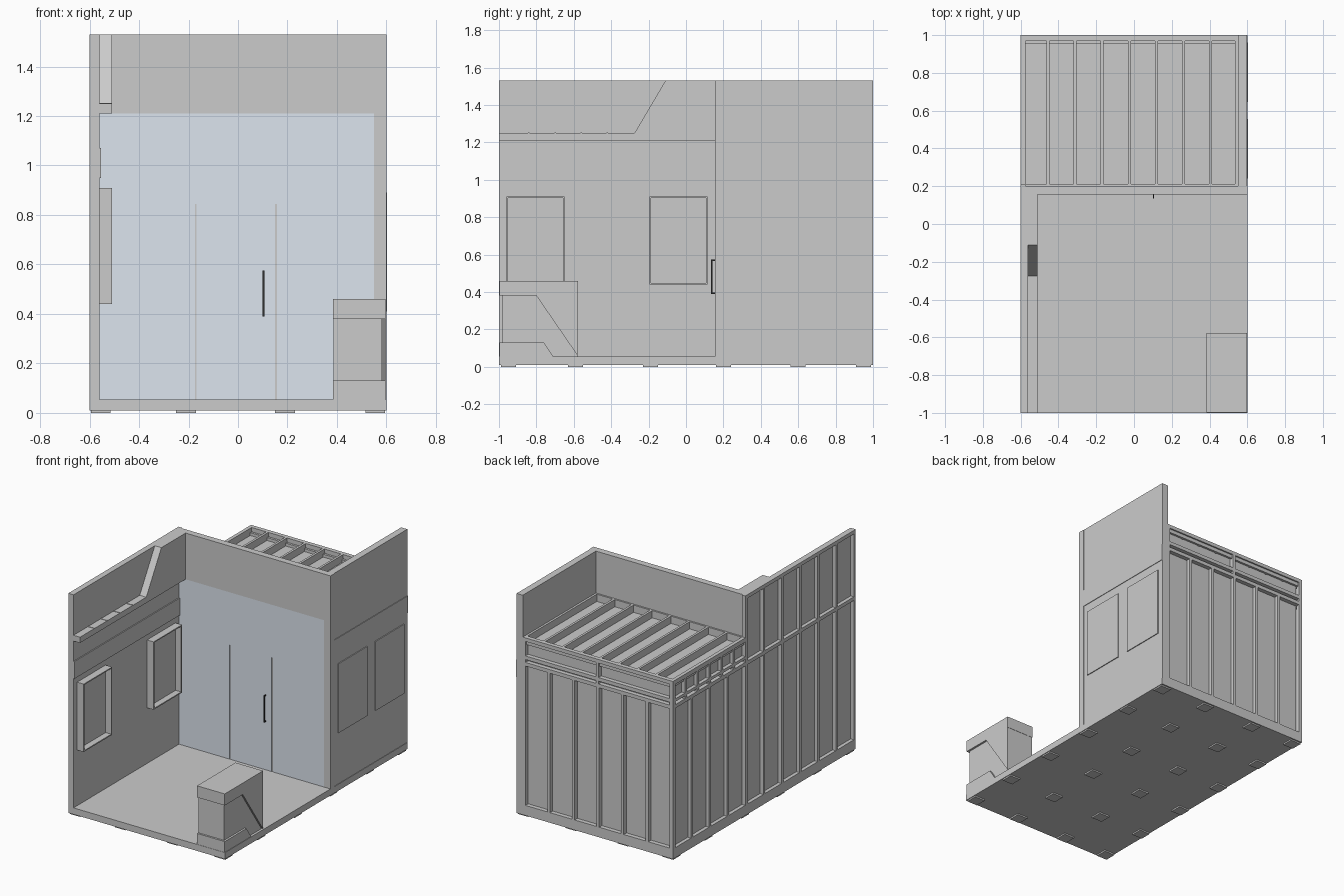
import bpy, bmesh

if "Cube" in bpy.data.objects:
    bpy.data.objects.remove(bpy.data.objects["Cube"])

def finish(name, bm, mat=None):
    bmesh.ops.recalc_face_normals(bm, faces=bm.faces)
    me = bpy.data.meshes.new(name)
    bm.to_mesh(me)
    bm.free()
    ob = bpy.data.objects.new(name, me)
    bpy.context.collection.objects.link(ob)
    if mat:
        me.materials.append(mat)
    return ob

def boxes(name, specs, mat=None):
    """One object from boxes given as (x0, x1, y0, y1, z0, z1)."""
    bm = bmesh.new()
    for x0, x1, y0, y1, z0, z1 in specs:
        vs = bmesh.ops.create_cube(bm, size=1)["verts"]
        for v in vs:
            v.co = (x1 if v.co.x > 0 else x0,
                    y1 if v.co.y > 0 else y0,
                    z1 if v.co.z > 0 else z0)
    return finish(name, bm, mat)

def prism(name, x0, x1, profile):
    """Extrude a (y, z) profile along x."""
    bm = bmesh.new()
    f = bm.faces.new([bm.verts.new((x0, y, z)) for y, z in profile])
    r = bmesh.ops.extrude_face_region(bm, geom=[f])
    for v in r["geom"]:
        if isinstance(v, bmesh.types.BMVert):
            v.co.x = x1
    return finish(name, bm)

def spread(a, b, n):
    return [a + (b - a) * i / (n - 1) for i in range(n)]

def material(name, rgb):
    m = bpy.data.materials.new(name)
    m.diffuse_color = (*rgb, 1)
    m.use_nodes = True
    m.node_tree.nodes["Principled BSDF"].inputs["Base Color"].default_value = m.diffuse_color
    return m

blue = material("pale_blue", (0.72, 0.78, 0.86))
dark = material("black_metal", (0.03, 0.03, 0.03))

FLOOR, TOP, ROOF, HEAD = 0.055, 1.53, 1.24, 1.21

# platform and levelling pads
boxes("floor", [(-.6, .6, -1, 1, .01, FLOOR)])
boxes("floor_pads", [(x - .04, x + .04, y - .04, y + .04, 0, .01)
                     for x in (-.555, -.21, .19, .555)
                     for y in (-.95, -.59, -.19, .2, .6, .95)])

# left wall: inner sheet in two heights
boxes("left_wall_sheet", [(-.575, -.56, -1, .2, FLOOR, TOP),
                          (-.575, -.56, .2, .97, FLOOR, ROOF - .05)])
# left wall: outer stud framing
studs = []
for y in spread(-.99, .99, 11):
    studs.append((-.6, -.575, y - .01, y + .01, FLOOR, TOP if y < .21 else 1.07))
studs += [(-.6, -.575, .18, .2, FLOOR, TOP)]
studs += [(-.6, -.575, y - .01, y + .01, 1.07, ROOF) for y in spread(.33, .99, 6)]
for z in (FLOOR, 1.045):
    studs.append((-.6, -.575, -1, 1, z, z + .025))
studs += [(-.6, -.575, -1, .2, TOP - .025, TOP),
          (-.6, -.575, .2, 1, ROOF - .03, ROOF),
          (-.6, -.575, .2, 1, 1.09, 1.11)]
boxes("left_wall_studs", studs)
boxes("left_wall_band", [(-.56, -.553, -1, .155, .95, 1.07)])

# overhanging header with a sloped end and a light ledge
boxes("left_header_ledge", [(-.56, -.51, -1, .155, HEAD, 1.25)])
prism("left_header_slope", -.56, -.51,
      [(-.275, 1.25), (-.11, TOP), (.155, TOP), (.155, 1.25)])
boxes("ledge_strips", [(-.56, -.512, y - .004, y + .004, 1.25, 1.253)
                       for y in (-.84, -.70, -.56, -.42)])

# deep display frames on the left wall
for i, y0 in enumerate((-.96, -.195)):
    y1, z0, z1, t = y0 + .31, .44, .91, .008
    boxes(f"display_frame_{i + 1}", [
        (-.56, -.51, y0, y0 + t, z0, z1), (-.56, -.51, y1 - t, y1, z0, z1),
        (-.56, -.51, y0 + t, y1 - t, z0, z0 + t),
        (-.56, -.51, y0 + t, y1 - t, z1 - t, z1),
        (-.56, -.553, y0 + t, y1 - t, z0 + t, z1 - t)])

# partition with a pale blue front split by two door gaps
boxes("partition_core", [(-.575, .6, .16, .2, FLOOR, TOP)])
boxes("partition_header", [(-.56, .6, .155, .16, HEAD, TOP)])
boxes("partition_edge", [(.55, .6, .155, .16, FLOOR, HEAD)])
boxes("partition_panels", [(-.56, -.173, .155, .16, FLOOR, .845),
                           (-.167, .15, .155, .16, FLOOR, .845),
                           (.158, .55, .155, .16, FLOOR, .845),
                           (-.56, .55, .155, .16, .845, HEAD)], blue)
boxes("door_handle", [(.1, .107, .135, .142, .39, .575),
                      (.1, .107, .142, .156, .39, .398),
                      (.1, .107, .142, .156, .567, .575)], dark)

# right wall of the back room, its band and two posters
boxes("right_wall", [(.55, .597, .2, 1, FLOOR, TOP)])
boxes("right_wall_band", [(.597, .601, .2, 1, .95, 1.07)])
boxes("right_wall_posters", [(.597, .603, y, y + .315, .41, .89) for y in (.24, .645)])

# back wall: sheets, lower studs, upper frame
boxes("back_wall_sheet", [(-.575, .55, .955, .97, FLOOR, ROOF - .03)])
rear = [(x - .01, x + .01, .97, 1, FLOOR, 1.07) for x in spread(-.59, .54, 7)]
rear += [(x - .01, x + .01, .97, 1, 1.07, ROOF) for x in (-.59, -.02, .54)]
rear += [(-.6, .55, .97, 1, z, z + .025) for z in (FLOOR, 1.045, 1.09, ROOF - .025)]
boxes("back_wall_studs", rear)

# ceiling sheet and joists over the back room
boxes("ceiling_sheet", [(-.575, .55, .2, .97, 1.18, 1.19)])
joists = [(x - .008, x + .008, .2, .99, 1.19, ROOF) for x in spread(-.455, .405, 7)]
joists += [(-.575, .55, .975, .99, 1.19, ROOF), (-.575, .55, .2, .212, 1.19, ROOF),
           (-.59, -.575, .2, 1, 1.19, ROOF), (.535, .55, .2, 1, 1.19, ROOF)]
boxes("ceiling_joists", joists)

# counter: recessed body, top slab, slanted side cladding, base
boxes("counter_body", [(.387, .583, -.985, -.58, FLOOR, .38)])
boxes("counter_top", [(.385, .597, -.998, -.578, .38, .46)])
prism("counter_side_wedge", .583, .597, [(-.8, .38), (-.58, .38), (-.58, .06)])
prism("counter_side_base", .583, .597,
      [(-.998, FLOOR), (-.71, FLOOR), (-.76, .13), (-.998, .13)])
boxes("counter_front_base", [(.385, .583, -.998, -.985, FLOOR, .13)])
